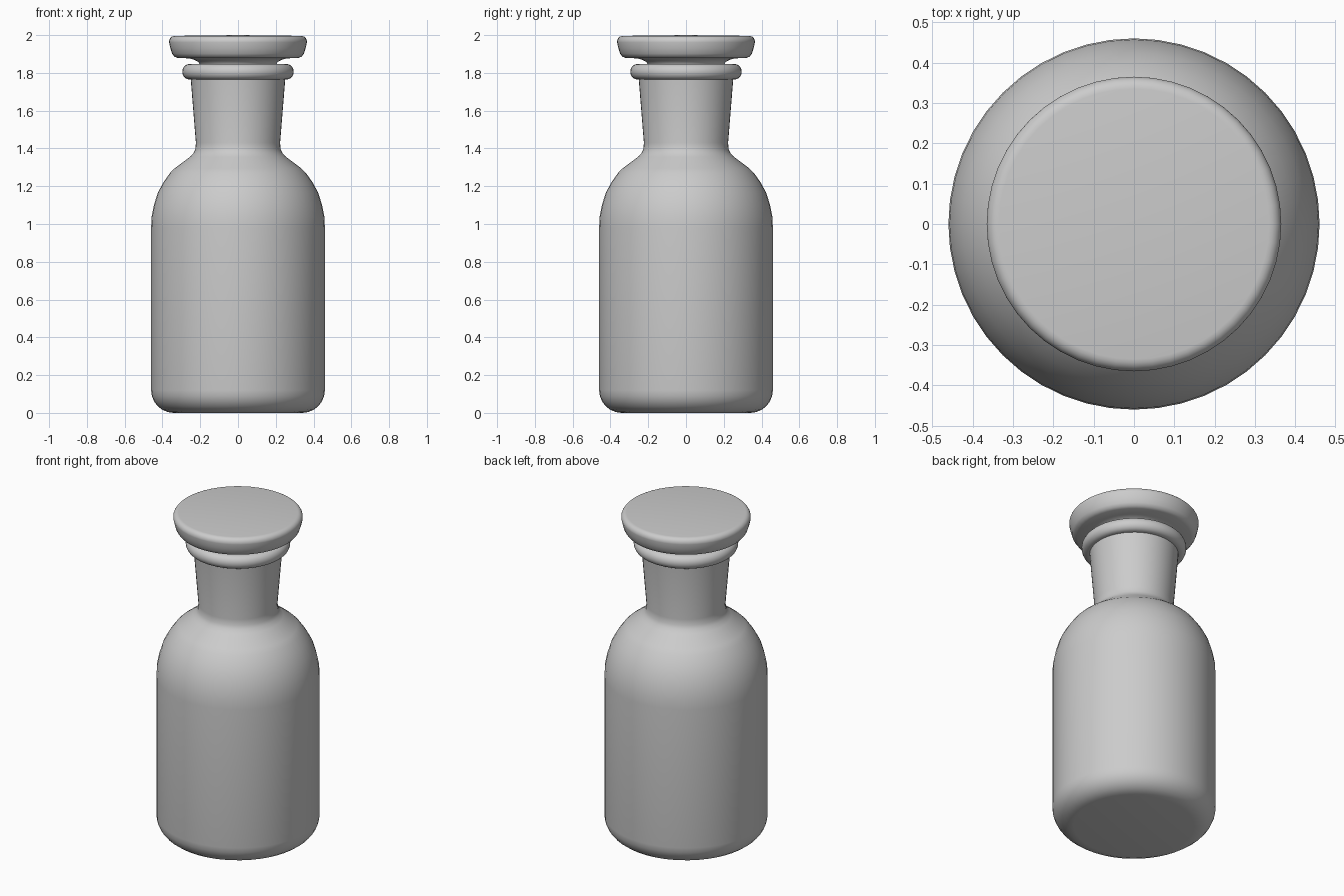
import bpy
import bmesh
from math import sin, cos, pi, radians

if "Cube" in bpy.data.objects:
    bpy.data.objects.remove(bpy.data.objects["Cube"])

SEGMENTS = 48


def arc(cr, cz, rx, rz, a0, a1, n=6):
    """Points on an elliptical arc in the (radius, height) plane, degrees."""
    return [(cr + rx * cos(radians(a0 + (a1 - a0) * i / n)),
             cz + rz * sin(radians(a0 + (a1 - a0) * i / n))) for i in range(n + 1)]


def lathe(name, profile):
    """Revolve a profile running from axis to axis around z."""
    bm = bmesh.new()
    rings = []
    for r, z in profile:
        if r < 1e-5:
            rings.append([bm.verts.new((0, 0, z))])
        else:
            rings.append([bm.verts.new((r * cos(2 * pi * i / SEGMENTS),
                                        r * sin(2 * pi * i / SEGMENTS), z))
                          for i in range(SEGMENTS)])
    for a, b in zip(rings, rings[1:]):
        for i in range(SEGMENTS):
            j = (i + 1) % SEGMENTS
            if len(a) == 1:
                bm.faces.new((a[0], b[j], b[i]))
            elif len(b) == 1:
                bm.faces.new((a[i], a[j], b[0]))
            else:
                bm.faces.new((a[i], a[j], b[j], b[i]))
    bmesh.ops.recalc_face_normals(bm, faces=bm.faces)
    mesh = bpy.data.meshes.new(name)
    bm.to_mesh(mesh)
    bm.free()
    obj = bpy.data.objects.new(name, mesh)
    bpy.context.collection.objects.link(obj)
    bpy.ops.object.select_all(action='DESELECT')
    obj.select_set(True)
    bpy.context.view_layer.objects.active = obj
    bpy.ops.object.shade_smooth_by_angle(angle=radians(35))
    return obj


# Bottle: rounded base, straight wall, domed shoulder, flared neck, bead lip
bottle = [(0, 0)]
bottle += arc(0.34, 0.12, 0.12, 0.12, -90, 0)
bottle += [(0.46, 0.98), (0.457, 1.04), (0.445, 1.10), (0.425, 1.165),
           (0.395, 1.22), (0.36, 1.27), (0.335, 1.295)]
bottle += [(0.255, 1.355), (0.236, 1.375), (0.226, 1.395), (0.223, 1.43)]
bottle += [(0.25, 1.765)]
bottle += arc(0.258, 1.806, 0.037, 0.041, -90, 90, 10)
bottle += [(0.20, 1.845), (0, 1.845)]
lathe("bottle", bottle)

# Stopper: tapered plug flaring into a thick rounded disc
stopper = [(0, 1.60), (0.17, 1.60), (0.20, 1.84), (0.21, 1.858),
           (0.235, 1.871), (0.26, 1.877), (0.32, 1.879)]
stopper += [(0.337, 1.886), (0.349, 1.902), (0.358, 1.93), (0.365, 1.962)]
stopper += arc(0.335, 1.966, 0.03, 0.03, 5, 90, 5)
stopper += [(0, 2.0)]
lathe("stopper", stopper)
